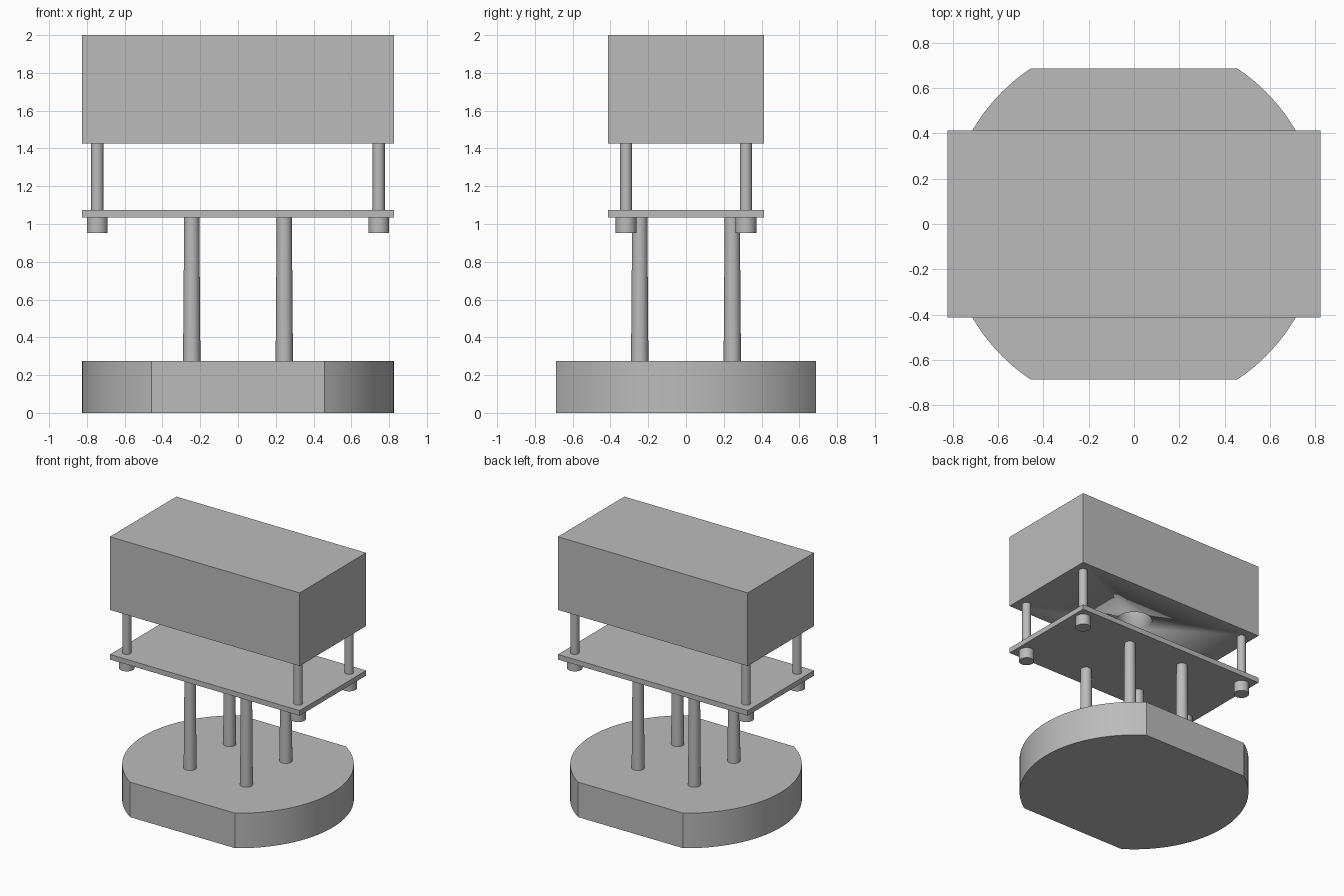
import bpy, bmesh, math

if "Cube" in bpy.data.objects:
    bpy.data.objects.remove(bpy.data.objects["Cube"], do_unlink=True)

GREY = (0.5, 0.5, 0.5, 1)
grey = bpy.data.materials.new("plain grey")
grey.use_nodes = True
grey.diffuse_color = GREY
grey.node_tree.nodes["Principled BSDF"].inputs["Base Color"].default_value = GREY


def finish(name, bm):
    bmesh.ops.recalc_face_normals(bm, faces=bm.faces)
    mesh = bpy.data.meshes.new(name)
    bm.to_mesh(mesh)
    bm.free()
    mesh.materials.append(grey)
    obj = bpy.data.objects.new(name, mesh)
    bpy.context.collection.objects.link(obj)
    bpy.ops.object.select_all(action="DESELECT")
    obj.select_set(True)
    bpy.context.view_layer.objects.active = obj
    bpy.ops.object.shade_smooth_by_angle(angle=math.radians(25))
    return obj


def box(name, width, depth, z0, z1):
    bm = bmesh.new()
    bmesh.ops.create_cube(bm, size=1)
    bmesh.ops.scale(bm, vec=(width, depth, z1 - z0), verts=bm.verts)
    bmesh.ops.translate(bm, vec=(0, 0, (z0 + z1) / 2), verts=bm.verts)
    return finish(name, bm)


def rod(name, x, y, z0, z1, r0, r1, sides=48):
    bm = bmesh.new()
    bmesh.ops.create_cone(bm, cap_ends=True, segments=sides,
                          radius1=r0, radius2=r1, depth=z1 - z0)
    bmesh.ops.translate(bm, vec=(x, y, (z0 + z1) / 2), verts=bm.verts)
    return finish(name, bm)


def four(name, x, y, *shape):
    for side, sx in (("right", -1), ("left", 1)):
        for end, sy in (("front", -1), ("back", 1)):
            rod(f"{end}_{side}_{name}", sx * x, sy * y, *shape)


# Heights of the stacked parts
BASE_TOP, PLATE_LOW, PLATE_TOP, BLOCK_LOW, BLOCK_TOP = 0.275, 1.035, 1.075, 1.425, 2.0
RADIUS, FLAT = 0.825, 0.687

# Round base with a flat cut at front and back
bm = bmesh.new()
limit = math.asin(FLAT / RADIUS)
steps = 40
outline = []
for start in (-limit, math.pi - limit):
    for i in range(steps + 1):
        a = start + 2 * limit * i / steps
        outline.append(bm.verts.new((RADIUS * math.cos(a), RADIUS * math.sin(a), 0)))
floor = bm.faces.new(outline)
raised = bmesh.ops.extrude_face_region(bm, geom=[floor], use_keep_orig=True)["geom"]
bmesh.ops.translate(bm, vec=(0, 0, BASE_TOP),
                    verts=[v for v in raised if isinstance(v, bmesh.types.BMVert)])
finish("base", bm)

# Slightly tapered legs, middle plate, spacers and feet under the plate
four("leg", 0.245, 0.245, BASE_TOP, PLATE_LOW, 0.046, 0.04)
box("middle_plate", 2 * RADIUS, RADIUS, PLATE_LOW, PLATE_TOP)
four("spacer", 0.745, 0.317, PLATE_TOP, BLOCK_LOW, 0.032, 0.032)
four("bolt_head", 0.745, 0.317, 0.952, PLATE_LOW, 0.055, 0.055)

# Upper block with a round blind hole in its underside
block = box("upper_block", 2 * RADIUS, RADIUS, BLOCK_LOW, BLOCK_TOP)
cutter = rod("hole_cutter", 0, 0, BLOCK_LOW - 0.1, BLOCK_LOW + 0.3, 0.13, 0.13)
cut = block.modifiers.new("hole", "BOOLEAN")
cut.operation = "DIFFERENCE"
cut.object = cutter
cut.solver = "EXACT"
bpy.context.view_layer.objects.active = block
bpy.ops.object.modifier_apply(modifier=cut.name)
bpy.data.objects.remove(cutter, do_unlink=True)
